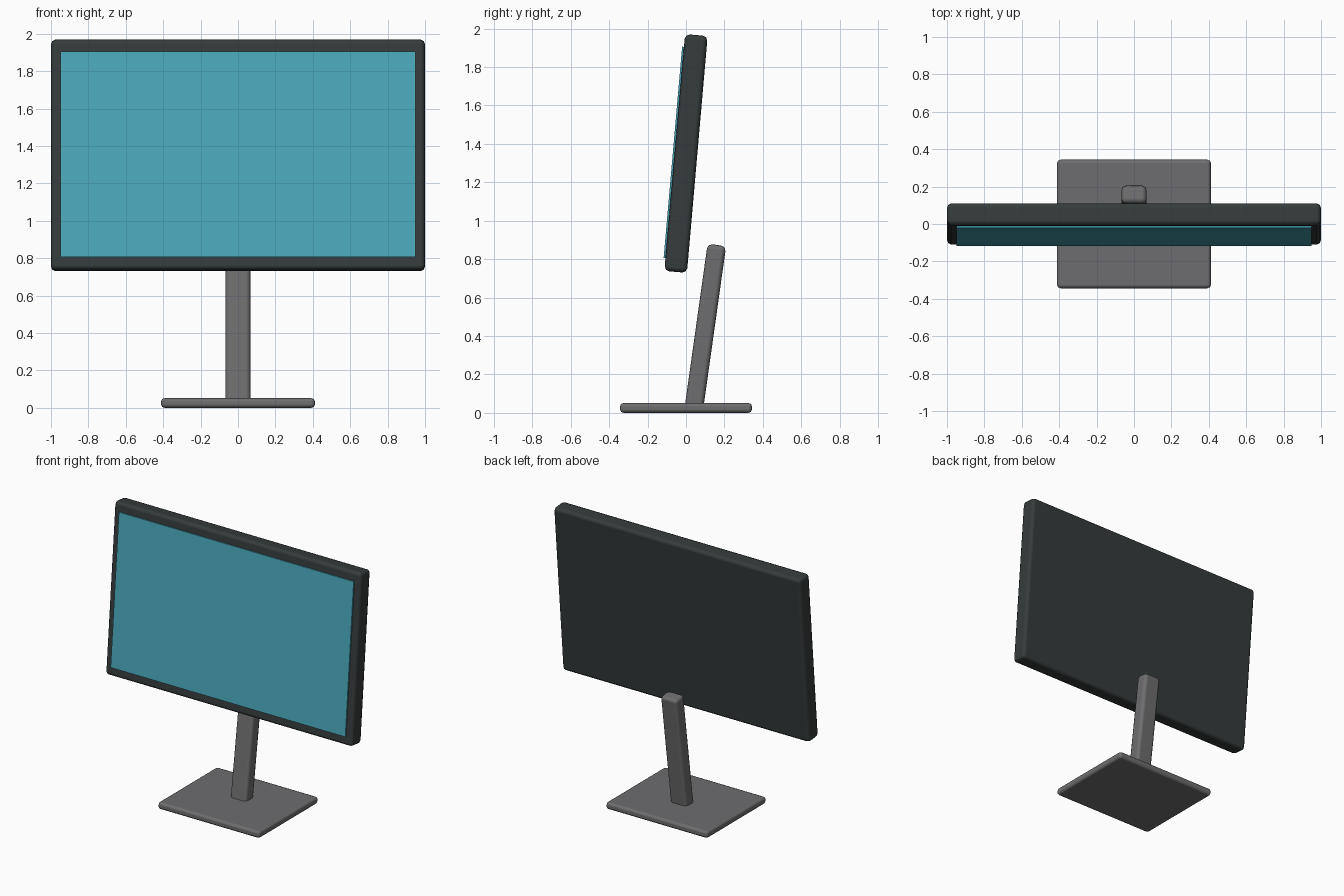
import bpy
import math

if "Cube" in bpy.data.objects:
    bpy.data.objects.remove(bpy.data.objects["Cube"])


def material(name, color):
    m = bpy.data.materials.new(name)
    m.diffuse_color = (*color, 1.0)
    m.use_nodes = True
    m.node_tree.nodes["Principled BSDF"].inputs["Base Color"].default_value = m.diffuse_color
    return m


casing_mat = material("dark casing", (0.036, 0.044, 0.044))
screen_mat = material("teal screen", (0.07, 0.39, 0.50))
stand_mat = material("stand grey", (0.155, 0.155, 0.16))


def box(name, size, center, mat, tilt=0.0, bevel=0.0, segments=2):
    """Box with softened edges; positive tilt leans its top backwards (+y)."""
    bpy.ops.mesh.primitive_cube_add(size=1, location=center)
    ob = bpy.context.object
    ob.name = name
    ob.scale = size
    bpy.ops.object.transform_apply(location=False, rotation=False, scale=True)
    ob.rotation_euler.x = -math.radians(tilt)
    ob.data.materials.append(mat)
    if bevel:
        for p in ob.data.polygons:
            p.use_smooth = True
        mod = ob.modifiers.new("soft edges", 'BEVEL')
        mod.width = bevel
        mod.segments = segments
        mod.harden_normals = True
    return ob


TILT = 5.0
t = math.radians(TILT)
center_z = 1.35

# Monitor casing
box("monitor_casing", (2.0, 0.118, 1.237), (0, 0, center_z), casing_mat, TILT, 0.025)

# Screen plate, slightly proud of the casing front
offset = -0.0638
box("screen", (1.9, 0.0095, 1.104),
    (0, offset * math.cos(t), center_z - offset * math.sin(t)), screen_mat, TILT)

# Foot plate
box("base", (0.824, 0.688, 0.052), (0, 0, 0.026), stand_mat, 0, 0.02)

# Leaning neck, from inside the foot plate to behind the casing
neck_tilt = 8.0
a = math.radians(neck_tilt)
low, high = (0.041, 0.018), (0.160, 0.874)
length = math.hypot(high[0] - low[0], high[1] - low[1])
box("neck", (0.135, 0.097, length),
    (0, (low[0] + high[0]) / 2, (low[1] + high[1]) / 2), stand_mat, neck_tilt, 0.025)
